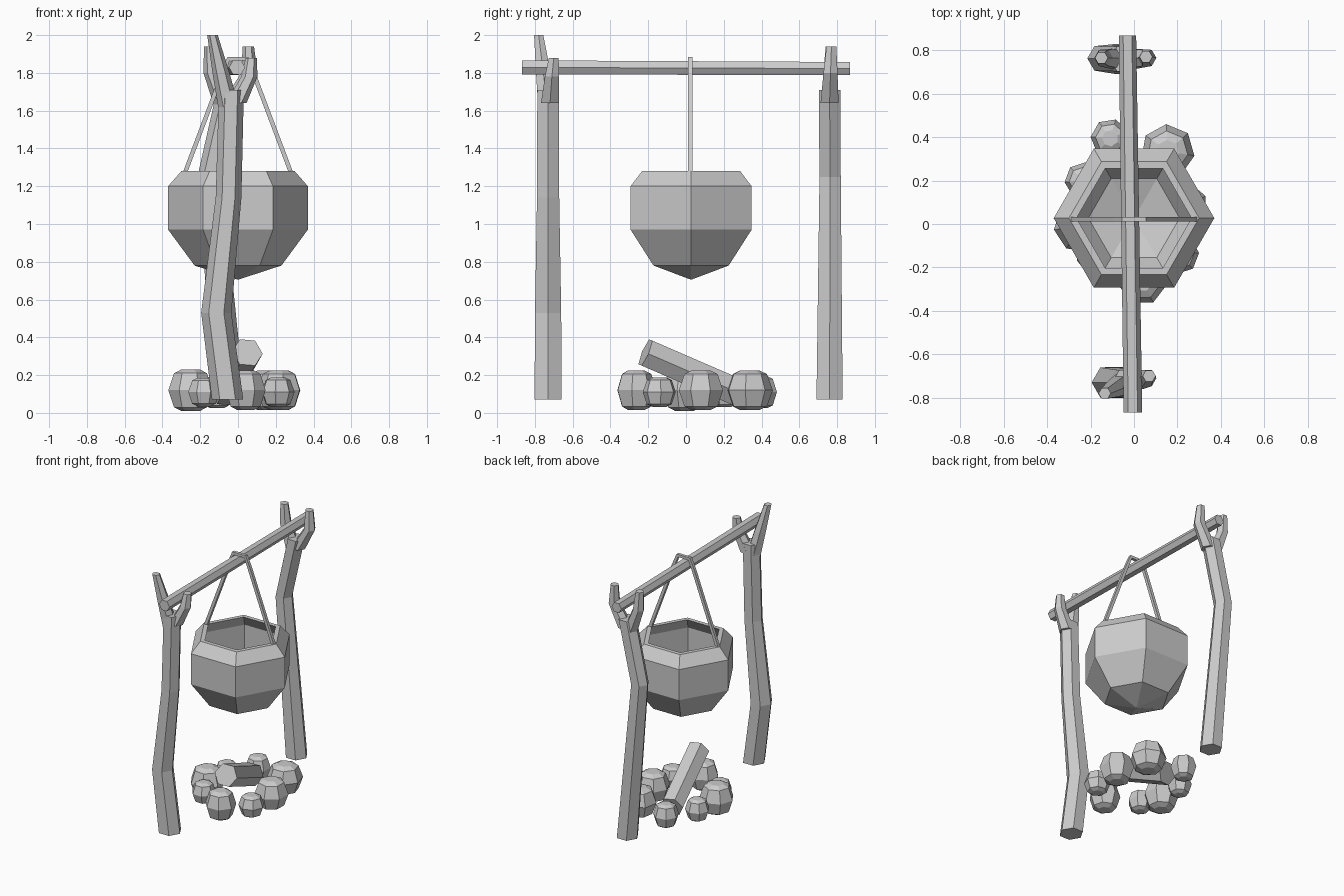
import bpy, math, random
from mathutils import Vector

if "Cube" in bpy.data.objects:
    bpy.data.objects.remove(bpy.data.objects["Cube"])

random.seed(4)


def mesh_object(name, verts, faces):
    me = bpy.data.meshes.new(name)
    me.from_pydata([tuple(v) for v in verts], [], faces)
    me.update()
    ob = bpy.data.objects.new(name, me)
    bpy.context.collection.objects.link(ob)
    return ob


def loft(name, rings):
    """Skin equal-sized rings and cap both ends."""
    n = len(rings[0])
    verts = [v for ring in rings for v in ring]
    faces = [(i * n + j, i * n + (j + 1) % n, (i + 1) * n + (j + 1) % n, (i + 1) * n + j)
             for i in range(len(rings) - 1) for j in range(n)]
    faces.append(tuple(reversed(range(n))))
    faces.append(tuple(range((len(rings) - 1) * n, len(rings) * n)))
    return mesh_object(name, verts, faces)


def tube(name, path, side, sides=6, normal=None, phase=0.0):
    """Path entries are x, y, z, radius. 'side' points at the first corner."""
    pts = [Vector(p[:3]) for p in path]
    rings = []
    for i, p in enumerate(pts):
        a, b = pts[max(i - 1, 0)], pts[min(i + 1, len(pts) - 1)]
        t = Vector(normal) if normal else (b - a).normalized()
        u = Vector(side)
        u = (u - t * u.dot(t)).normalized()
        v = t.cross(u)
        r = path[i][3]
        rings.append([p + r * (math.cos(k) * u + math.sin(k) * v)
                      for k in (phase + math.tau * j / sides for j in range(sides))])
    return loft(name, rings)


X, Y, Z = (1, 0, 0), (0, 1, 0), (0, 0, 1)

# Forked posts: trunk plus two prongs each
tube("front_post", [(-0.055, -0.73, 0.07, 0.083), (-0.115, -0.73, 0.53, 0.08),
                    (-0.05, -0.73, 1.14, 0.068), (-0.035, -0.73, 1.71, 0.066)], X, normal=Z)
tube("front_post_tall_prong", [(-0.05, -0.735, 1.62, 0.055), (-0.09, -0.755, 1.80, 0.045),
                               (-0.135, -0.78, 2.0, 0.028)], X, normal=Z)
tube("front_post_short_prong", [(-0.01, -0.72, 1.64, 0.055), (0.06, -0.71, 1.78, 0.043),
                                (0.07, -0.70, 1.88, 0.03)], X, normal=Z)
tube("back_post", [(-0.045, 0.76, 0.07, 0.08), (-0.15, 0.763, 1.25, 0.065),
                   (-0.045, 0.76, 1.71, 0.066)], X, normal=Z)
tube("back_post_left_prong", [(-0.07, 0.76, 1.62, 0.055), (-0.14, 0.765, 1.80, 0.043),
                              (-0.15, 0.765, 1.94, 0.03)], X, normal=Z)
tube("back_post_right_prong", [(-0.03, 0.76, 1.64, 0.055), (0.06, 0.765, 1.80, 0.043),
                               (0.055, 0.77, 1.94, 0.03)], X, normal=Z)

# Crossbar
tube("crossbar", [(-0.005, -0.868, 1.829, 0.043), (-0.03, 0.868, 1.823, 0.04)], X)

# Pot: six-sided turned shell, outside then inside
profile = [(0.23, 0.78), (0.37, 0.97), (0.37, 1.20), (0.30, 1.28),
           (0.265, 1.28), (0.335, 1.19), (0.335, 0.985), (0.21, 0.81)]
verts = [(r * math.cos(math.tau * j / 6), 0.027 + r * math.sin(math.tau * j / 6), z)
         for r, z in profile for j in range(6)]
faces = [(i * 6 + j, i * 6 + (j + 1) % 6, i * 6 + 6 + (j + 1) % 6, i * 6 + 6 + j)
         for i in range(len(profile) - 1) for j in range(6)]
last = 6 * (len(profile) - 1)
verts += [(0, 0.027, 0.705), (0, 0.027, 0.745)]
for j in range(6):
    k = (j + 1) % 6
    faces += [(k, j, last + 6), (last + j, last + k, last + 7)]
mesh_object("pot", verts, faces)

# Handle looped over the crossbar
half = [(0.285, 1.26), (0.085, 1.79), (0.05, 1.875)]
path = [(-x, 0.022, z, 0.016) for x, z in half] + [(x, 0.022, z, 0.016) for x, z in reversed(half)]
tube("pot_handle", path, Y, sides=4, phase=math.pi / 4)

# Log leaning on the stones
tube("log", [(0.05, -0.215, 0.32, 0.083), (-0.07, 0.27, 0.11, 0.083)], X)

# Ring of rough stones: x, y, radius, half height
stones = [(-0.25, -0.01, 0.12, 0.11), (-0.18, -0.15, 0.085, 0.075), (0.04, -0.265, 0.108, 0.105),
          (0.21, -0.14, 0.09, 0.078), (0.22, 0.08, 0.12, 0.105), (0.155, 0.335, 0.125, 0.105),
          (-0.11, 0.395, 0.09, 0.085), (-0.235, 0.2, 0.085, 0.08)]
shape = [(0.42, -1), (0.75, -0.82), (1, 0), (0.75, 0.82), (0.42, 1)]
for i, (x, y, r, h) in enumerate(stones):
    turn = random.uniform(0, math.tau)
    zc = 0.12 if h > 0.1 else 0.11
    loft("stone_%d" % (i + 1), [
        [(x + r * s * math.cos(turn + math.tau * j / 7), y + r * s * math.sin(turn + math.tau * j / 7), zc + h * t)
         for j in range(7)] for s, t in shape])
